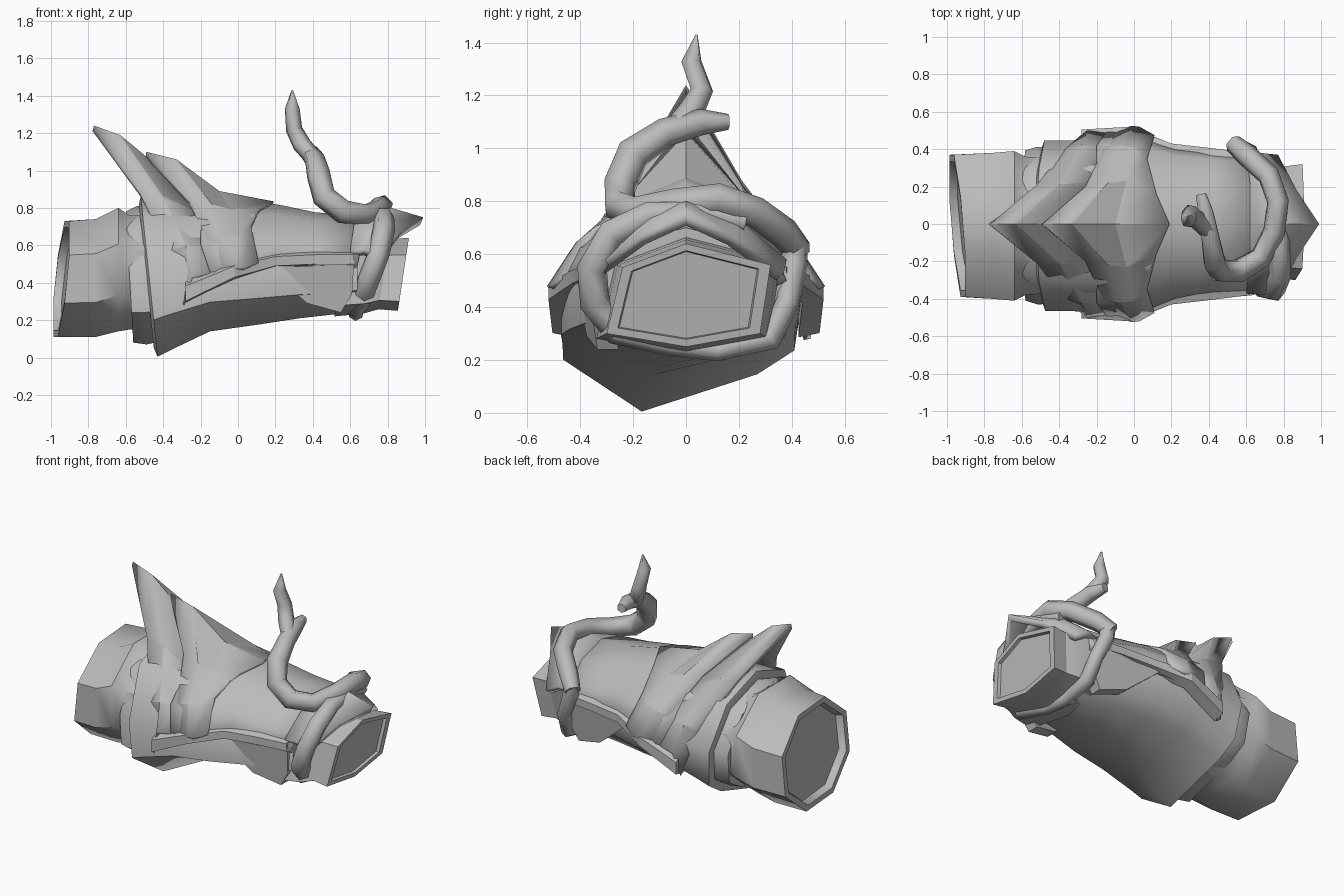
import bpy, math

grey = bpy.data.materials.new("plain_grey")
grey.diffuse_color = (0.5, 0.5, 0.5, 1)


def finish(ob, angle=35):
    ob.data.materials.clear()
    ob.data.materials.append(grey)
    bpy.ops.object.select_all(action='DESELECT')
    ob.select_set(True)
    bpy.context.view_layer.objects.active = ob
    bpy.ops.object.shade_smooth_by_angle(angle=math.radians(angle))
    return ob


def make(name, verts, faces, thick=0.0, angle=35):
    me = bpy.data.meshes.new(name)
    me.from_pydata(verts, [], faces)
    ob = bpy.data.objects.new(name, me)
    bpy.context.collection.objects.link(ob)
    bpy.context.view_layer.objects.active = ob
    bpy.ops.object.mode_set(mode='EDIT')
    bpy.ops.mesh.select_all(action='SELECT')
    if not thick:
        bpy.ops.mesh.normals_make_consistent(inside=False)
    bpy.ops.object.mode_set(mode='OBJECT')
    finish(ob, angle)
    if thick:
        m = ob.modifiers.new("thickness", 'SOLIDIFY')
        m.thickness = thick
        m.offset = -1
    return ob


def loft(name, rings, angle=35):
    """Closed rings joined along their length, capped at both ends."""
    n = len(rings[0])
    verts = [p for r in rings for p in r]
    faces = [(i * n + j, i * n + (j + 1) % n, (i + 1) * n + (j + 1) % n, (i + 1) * n + j)
             for i in range(len(rings) - 1) for j in range(n)]
    faces += [tuple(range(n)), tuple(range((len(rings) - 1) * n, len(rings) * n))]
    return make(name, verts, faces, angle=angle)


def plate(name, rows, thick=0.03, angle=30):
    """Rows given from the ridge down one side, mirrored to the other side."""
    full = [[(x, -y, z) for x, y, z in reversed(r[1:])] + list(r) for r in rows]
    n = len(full[0])
    verts = [p for r in full for p in r]
    faces = [(i * n + j, (i + 1) * n + j, (i + 1) * n + j + 1, i * n + j + 1)
             for i in range(len(full) - 1) for j in range(n - 1)]
    return make(name, verts, faces, thick, angle)


def tendril(name, pts):
    """Tapered tube; each point is x, y, z, radius."""
    cu = bpy.data.curves.new(name, 'CURVE')
    cu.dimensions = '3D'
    cu.bevel_depth = 1
    cu.bevel_resolution = 1
    cu.use_fill_caps = True
    sp = cu.splines.new('POLY')
    sp.points.add(len(pts) - 1)
    for p, (x, y, z, r) in zip(sp.points, pts):
        p.co = (x, y, z, 1)
        p.radius = r
    ob = bpy.data.objects.new(name, cu)
    bpy.context.collection.objects.link(ob)
    bpy.ops.object.select_all(action='DESELECT')
    ob.select_set(True)
    bpy.context.view_layer.objects.active = ob
    bpy.ops.object.convert(target='MESH')
    return finish(bpy.context.object, 65)


# Rear sleeve with a slanted, slightly recessed opening
def octagon(x, w, bot, top, tilt_z=0.0, tilt_y=0.0):
    out = []
    for k in range(8):
        a = math.radians(22.5 + 45 * k)
        u, v = math.cos(a) / 0.924, math.sin(a) / 0.924
        out.append((x + tilt_z * v + tilt_y * u, w * u - 0.01,
                    (bot + top) / 2 + (top - bot) / 2 * v))
    return out


loft("rear_sleeve", [octagon(-0.90, 0.33, 0.16, 0.68, 0.03, -0.03),
                     octagon(-0.945, 0.345, 0.145, 0.695, 0.03, -0.03),
                     octagon(-0.945, 0.38, 0.11, 0.73, 0.03, -0.03),
                     octagon(-0.76, 0.39, 0.11, 0.74),
                     octagon(-0.64, 0.40, 0.14, 0.80),
                     octagon(-0.58, 0.37, 0.15, 0.76),
                     octagon(-0.45, 0.36, 0.15, 0.76)], 50)

# Under body: lopsided keel section that narrows to the wrist
KEEL = [(0, 1), (-.66, .87), (-1, .5), (-1, .23), (-.36, 0),
        (.58, .165), (.88, .27), (.96, .55), (.64, .87)]


def keel(x, w, bot, top, skew=1.0, lean=0.0):
    out = []
    for i, (u, v) in enumerate(KEEL):
        if i == 4:
            u *= skew
        if i == 5:
            v *= skew
        out.append((x - lean * v, w * u, bot + (top - bot) * v))
    return out


loft("rear_collar", [keel(-0.56, 0.38, 0.12, 0.74, 1, 0.04),
                     keel(-0.56, 0.41, 0.08, 0.78, 1, 0.04),
                     keel(-0.49, 0.43, 0.07, 0.81, 1, 0.05),
                     keel(-0.40, 0.42, 0.09, 0.80, 1, 0.05)], 50)
loft("under_body", [keel(-0.45, 0.42, 0.05, 0.82, 1, 0.08),
                    keel(-0.43, 0.465, 0.005, 0.86, 1, 0.09),
                    keel(-0.36, 0.465, 0.04, 0.86, 1, 0.05),
                    keel(-0.15, 0.47, 0.14, 0.82, .8),
                    keel(0.10, 0.44, 0.175, 0.79, .6),
                    keel(0.33, 0.39, 0.21, 0.76, .4),
                    keel(0.55, 0.35, 0.235, 0.72, .2),
                    keel(0.64, 0.34, 0.26, 0.70, .1)], 55)

# Upper shell over the forearm
plate("upper_shell", [
    [(-.20, 0, .87), (-.20, .25, .77), (-.20, .42, .61), (-.15, .49, .46)],
    [(-.08, 0, .86), (-.05, .25, .77), (-.02, .43, .61), (0, .51, .45)],
    [(.23, 0, .815), (.23, .20, .76), (.23, .36, .64), (.22, .42, .50)],
    [(.42, 0, .775), (.42, .20, .73), (.42, .34, .61), (.42, .40, .50)],
    [(.66, 0, .765), (.66, .20, .71), (.66, .33, .60), (.64, .38, .50)]], 0.05)

# Twin swept crests, each with a tall point on the ridge;
# the front one runs on into a raised step on the shell
plate("rear_crest", [
    [(-.77, 0, 1.24), (-.52, .21, .88), (-.37, .40, .57), (-.29, .47, .28)],
    [(-.63, 0, 1.19), (-.40, .21, .86), (-.28, .42, .60), (-.25, .50, .43)],
    [(-.28, 0, .90), (-.20, .23, .77), (-.13, .41, .60), (-.10, .48, .46)]], 0.03, 15)
plate("front_crest", [
    [(-.49, 0, 1.10), (-.26, .20, .84), (-.16, .41, .62), (-.10, .50, .44)],
    [(-.33, 0, 1.06), (-.14, .22, .82), (-.07, .42, .64), (-.01, .525, .48)],
    [(-.10, 0, .89), (-.04, .23, .795), (0, .41, .65), (.03, .52, .48)],
    [(.19, 0, .835), (.12, .16, .80), (.07, .35, .70), (.11, .475, .51)]], 0.03, 15)

# Side ledges and lower guards, one per side
for s, side in ((-1, "near"), (1, "far")):
    ledge = [(x, s * (y + d), z + h * t) for x, y, z, t in
             ((-.28, .485, .35, 1.6), (-.02, .50, .465, 1.2), (.20, .41, .52, 1),
              (.42, .385, .53, 1), (.62, .36, .53, 1))
             for d, h in ((-.06, .05), (.02, .02), (.02, -.03), (-.06, -.04))]
    loft(side + "_ledge", [ledge[i:i + 4] for i in range(0, 20, 4)], 20)
    guard = [(.14, .42, .48), (.37, .375, .29), (.55, .335, .24), (.61, .35, .34), (.62, .37, .50)]
    loft(side + "_lower_guard", [[(x, s * y, z) for x, y, z in guard],
                                 [(x, s * (y - .08), z) for x, y, z in guard]], 20)

# Wrist cuff with a recessed six-sided opening
HEX = [(0, .64), (-.24, .55), (-.30, .30), (0, .25), (.28, .30), (.32, .56)]


def wrist(x, s):
    return [(x + .15 * (z - .45) * s, y * s, .45 + (z - .45) * s) for y, z in HEX]


loft("wrist_cuff", [wrist(.55, 1.15), wrist(.70, 1.08), wrist(.78, .96), wrist(.885, 1.0),
                    wrist(.885, .86), wrist(.865, .84)], 25)

# Pointed visor above the wrist
plate("wrist_visor", [
    [(.62, 0, .77), (.62, .22, .71), (.60, .37, .57)],
    [(.82, 0, .80), (.74, .20, .73), (.68, .38, .58)],
    [(.99, 0, .75), (.87, .18, .67), (.77, .37, .53)]], 0.045, 20)

# Vine loop round the wrist, flaring back on the far side
tendril("wrist_vine", [
    (.75, .22, .72, .04), (.78, .05, .76, .045), (.78, -.14, .75, .055), (.78, -.28, .68, .06),
    (.75, -.355, .55, .06), (.70, -.345, .42, .06), (.66, -.26, .31, .055),
    (.63, -.06, .26, .045), (.63, .12, .235, .04), (.64, .32, .28, .045),
    (.62, .385, .42, .045), (.56, .41, .56, .05), (.55, .41, .64, .05)])

# Rising vine that leaves the loop, crosses the ridge and forks
tendril("upper_vine", [
    (.53, .43, .61, .05), (.60, .37, .68, .06), (.72, .26, .76, .06), (.77, .12, .81, .06),
    (.75, -.04, .79, .06), (.68, -.18, .76, .06), (.56, -.25, .78, .065), (.46, -.25, .86, .065),
    (.43, -.20, .98, .065), (.41, -.08, 1.06, .055), (.38, .06, 1.10, .05), (.36, .16, 1.10, .03)])
tendril("vine_thorn", [
    (.41, -.05, 1.06, .045), (.34, .02, 1.14, .05), (.30, .06, 1.22, .045),
    (.29, .02, 1.33, .04), (.29, .04, 1.43, .004)])
